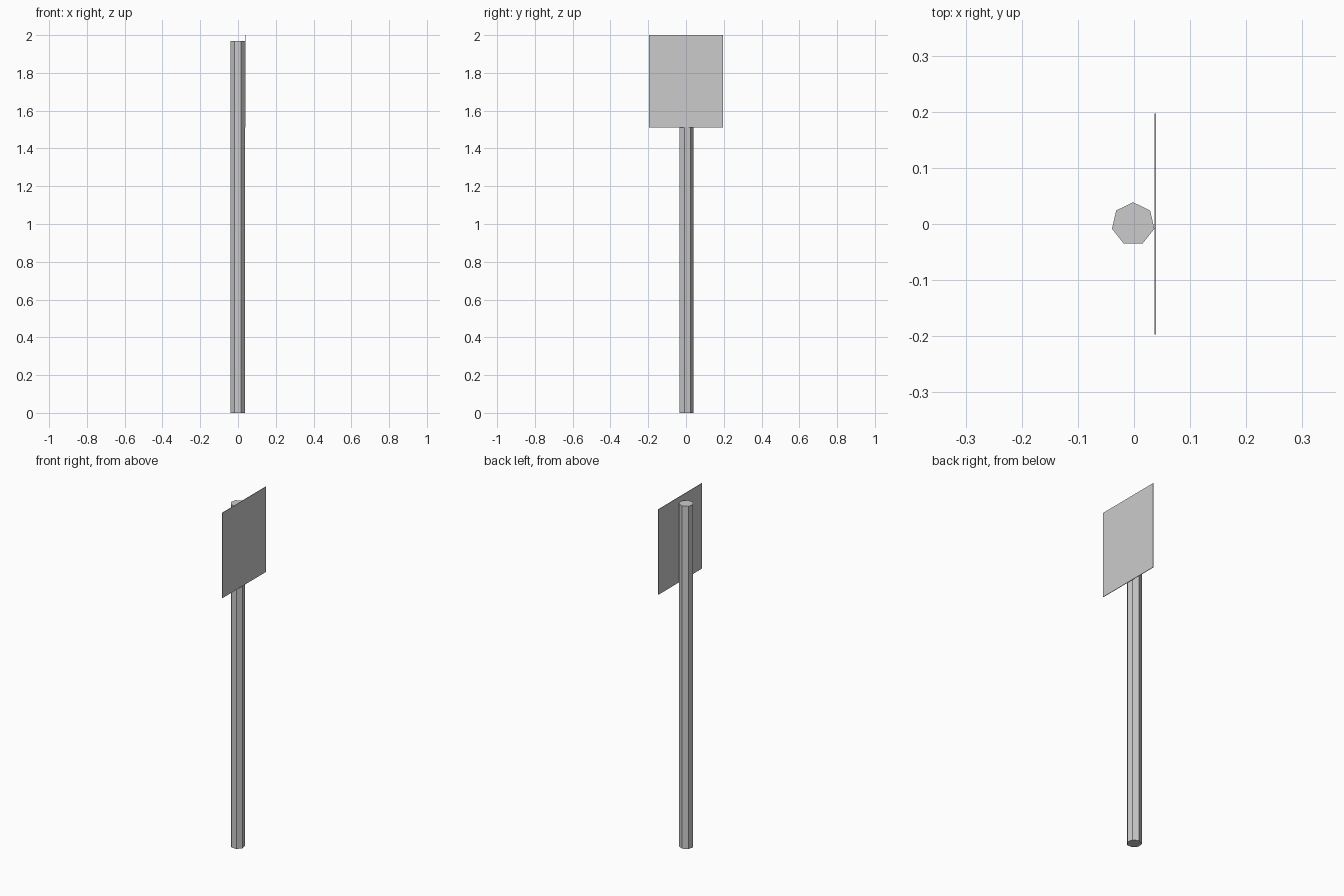
import bpy

if "Cube" in bpy.data.objects:
    bpy.data.objects.remove(bpy.data.objects["Cube"])

# Seven-sided post, one corner pointing to +y
bpy.ops.mesh.primitive_cylinder_add(vertices=7, radius=0.0387, depth=1.97,
                                    location=(-0.0015, 0, 0.985))
post = bpy.context.object
post.name = "post"

# Thin sign panel on the +x side of the post
bpy.ops.mesh.primitive_cube_add(size=1, location=(0.0377, 0, 1.755))
panel = bpy.context.object
panel.name = "sign_panel"
panel.scale = (0.0032, 0.394, 0.49)
bpy.ops.object.transform_apply(location=False, rotation=False, scale=True)
